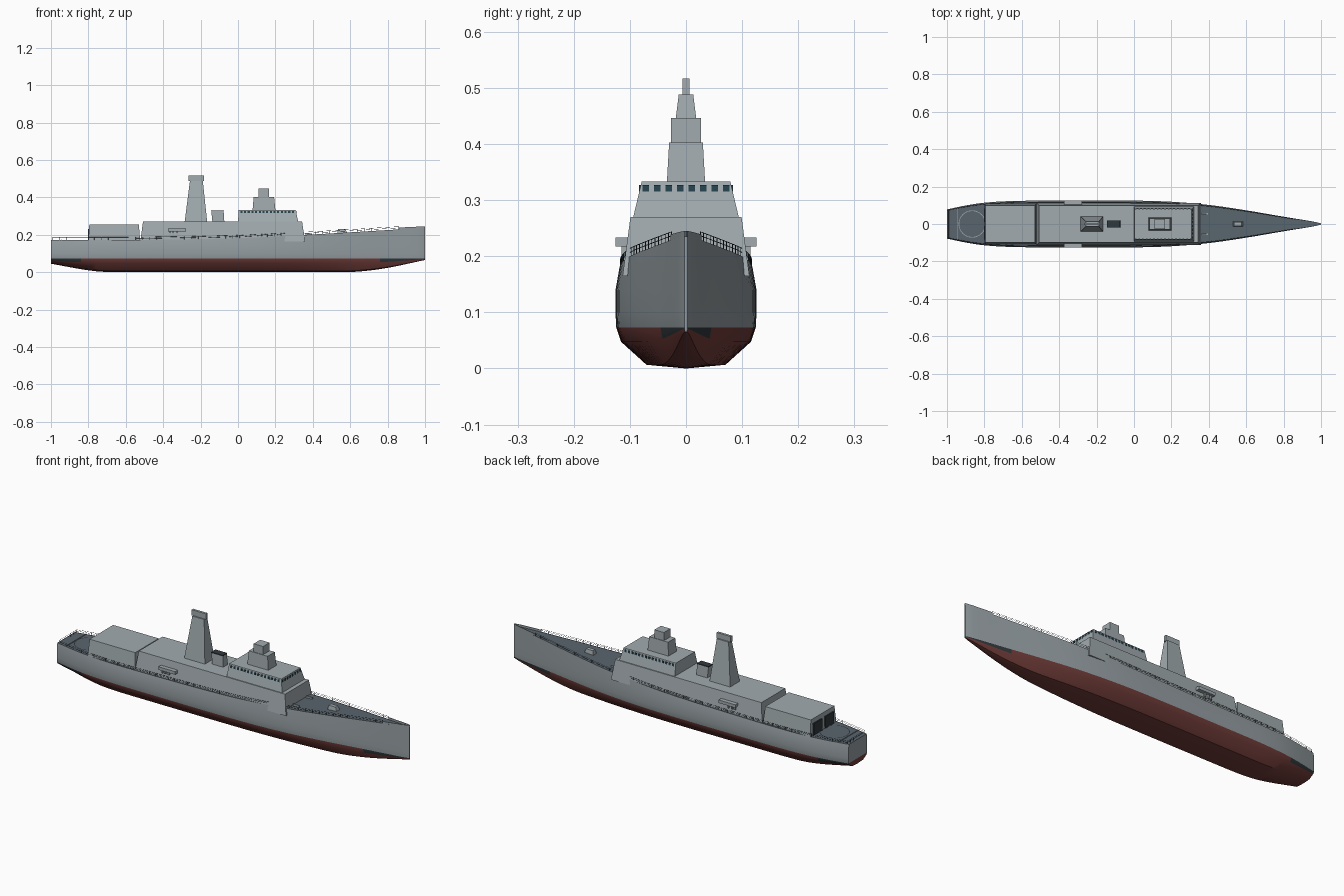
import bpy, math

if "Cube" in bpy.data.objects:
    bpy.data.objects.remove(bpy.data.objects["Cube"])

def mat(name, r, g, b):
    m = bpy.data.materials.new(name)
    m.diffuse_color = (r, g, b, 1)
    m.use_nodes = True
    m.node_tree.nodes["Principled BSDF"].inputs["Base Color"].default_value = m.diffuse_color
    return m

GREY = mat("hull_grey", .30, .34, .36)
RED = mat("antifouling_red", .16, .045, .04)
DARK = mat("boot_dark", .03, .04, .045)
DECK = mat("deck_slate", .10, .13, .155)
HOUSE = mat("house_grey", .36, .41, .43)
GLASS = mat("window_glass", .02, .06, .08)
LINE = mat("pad_marking", .32, .37, .39)

def mesh(name, verts, faces, mats, smooth=None):
    me = bpy.data.meshes.new(name)
    me.from_pydata(verts, [], faces)
    for m in mats:
        me.materials.append(m)
    if smooth:
        me.shade_smooth()
        me.set_sharp_from_angle(angle=math.radians(smooth))
    ob = bpy.data.objects.new(name, me)
    bpy.context.collection.objects.link(ob)
    return ob

BOX = [(3, 2, 1, 0), (4, 5, 6, 7), (0, 1, 5, 4), (1, 2, 6, 5), (2, 3, 7, 6), (3, 0, 4, 7)]

def taper(name, low, high, m=HOUSE, cy=0):
    """Box with base and top each given as (x0, x1, half_y, z)."""
    v = []
    for x0, x1, h, z in (low, high):
        v += [(x0, cy - h, z), (x1, cy - h, z), (x1, cy + h, z), (x0, cy + h, z)]
    return mesh(name, v, BOX, [m])

def box(name, x0, x1, y0, y1, z0, z1, m=HOUSE):
    h, cy = (y1 - y0) / 2, (y0 + y1) / 2
    return taper(name, (x0, x1, h, z0), (x0, x1, h, z1), m, cy)

def interp(keys, x):
    """Smooth (Hermite) interpolation through key points."""
    n = len(keys)
    i = max(0, min(n - 2, sum(k[0] <= x for k in keys) - 1))
    def slope(j):
        a, b = keys[max(j - 1, 0)], keys[min(j + 1, n - 1)]
        return (b[1] - a[1]) / (b[0] - a[0])
    (xa, ya), (xb, yb) = keys[i], keys[i + 1]
    d = xb - xa
    t = (x - xa) / d
    return ((2*t**3 - 3*t*t + 1) * ya + (t**3 - 2*t*t + t) * d * slope(i)
            + (3*t*t - 2*t**3) * yb + (t**3 - t*t) * d * slope(i + 1))

WIDTH = [(-1, .078), (-.9, .099), (-.8, .114), (-.65, .123), (-.4, .125), (0, .125),
         (.2, .119), (.4, .102), (.6, .073), (.8, .039), (.97, .011), (1, .003)]
SHEER = [(-1, .172), (-.5, .173), (0, .182), (.35, .199), (.6, .213), (.85, .228), (1, .235)]
KEEL = [(-1, .045), (-.77, .006), (-.6, 0), (0, 0), (.58, 0), (.77, .018), (1, .065)]
WL = .073
width = lambda x: interp(WIDTH, x)
sheer = lambda x: interp(SHEER, x)
edge = lambda x: width(x) * .945          # half width at the deck edge

# Hull: cross-sections swept along the length
xs = [-1 + .04 * i for i in range(50)] + [.98, 1]
xs = sorted(set(round(x, 3) for x in xs))
verts, faces, rows = [], [], []
for x in xs:
    w, k, s = width(x), max(0, interp(KEEL, x)), sheer(x)
    half = [(0, k), (.56*w, k + .09*(WL-k)), (.92*w, k + .65*(WL-k)), (.99*w, WL),
            (w, .10), (w, .14), (.945*w, s)]
    verts += [(x, -y, z) for y, z in reversed(half)] + [(x, y, z) for y, z in half[1:]]
N = 13
for i in range(len(xs) - 1):
    xm = (xs[i] + xs[i + 1]) / 2
    for j in range(N - 1):
        a = i * N + j
        faces.append((a, a + 1, a + N + 1, a + N))
        r = j if j < 6 else 11 - j
        rows.append(0 if r < 3 else 2 if r == 3 and (xm > .77 or xm < -.85) else 1)
last = (len(xs) - 1) * N
faces += [(3, 4, 5, 6, 7, 8, 9), (0, 1, 2, 3, 9, 10, 11, 12)]
faces = [f[::-1] for f in faces]
faces += [tuple(range(last, last + N))[::-1]]
rows += [1, 0, 0]
hull = mesh("hull", verts, faces, [GREY, RED, DARK], 35)
for p, r in zip(hull.data.polygons, rows):
    p.material_index = r

# Main deck
dv = [(x, s * edge(x), sheer(x) - .001) for x in xs for s in (-1, 1)]
mesh("deck", dv, [(2*i, 2*i+2, 2*i+3, 2*i+1) for i in range(len(xs) - 1)], [DECK])

# Bow bulwark and railings on both sides
def rails(name, paths, r):
    cu = bpy.data.curves.new(name, 'CURVE')
    cu.dimensions = '3D'
    cu.bevel_depth, cu.bevel_resolution = r, 0
    for path in paths:
        sp = cu.splines.new('POLY')
        sp.points.add(len(path) - 1)
        for p, c in zip(sp.points, path):
            p.co = (*c, 1)
    cu.materials.append(DARK)
    bpy.context.collection.objects.link(bpy.data.objects.new(name, cu))

for side, s in (("port", 1), ("starboard", -1)):
    bx = [.86 + .02 * i for i in range(8)]
    bv = []
    for x in bx:
        for dy, z in ((0, 0), (0, .01), (-.0025, .01), (-.0025, -.002)):
            bv.append((x, s * max(edge(x) + dy, 0), sheer(x) + z))
    bf = [(4*i + j, 4*i + 4 + j, 4*i + 4 + (j+1) % 4, 4*i + (j+1) % 4)
          for i in range(7) for j in range(4)]
    mesh(f"bow_bulwark_{side}", bv, bf, [GREY])
    rx = [-.99 + .037 * i for i in range(51)]
    at = lambda x, h: (x, s * (edge(x) - .002), sheer(x) + h)
    rails(f"railing_{side}", [[at(x, h) for x in rx] for h in (.008, .015)]
          + [[at(x, -.001), at(x, .015)] for x in rx], .0007)
q = edge(-.99) - .002
rails("stern_railing", [[(-.99, -q, .172 + h), (-.99, q, .172 + h)] for h in (.008, .015)]
      + [[(-.99, q * t / 3, .171), (-.99, q * t / 3, .187)] for t in range(-3, 4)], .0007)

# Hangar with two doors
taper("hangar", (-.80, -.523, .108, .165), (-.795, -.53, .098, .255))
for s in (-1, 1):
    box("hangar_door", -.803, -.79, s*.048 - .036, s*.048 + .036, .17, .232, DARK)

# Main deckhouse and bridge
taper("deckhouse", (-.522, .358, .113, .165), (-.508, .343, .099, .27))
taper("bridge", (0, .322, .094, .27), (.004, .308, .079, .333))
for i in range(8):
    y = (i - 3.5) * .0205
    box("bridge_front_window", .300, .3125, y - .0055, y + .0055, .315, .327, GLASS)
for i in range(15):
    x = .018 + i * .0197
    for s in (-1, 1):
        box("bridge_side_window", x - .0055, x + .0055, s*.0795 - .004, s*.0795 + .004, .315, .327, GLASS)

# Forward mast
taper("foremast_base", (.078, .2, .034, .333), (.084, .193, .030, .403))
box("foremast_head", .11, .165, -.027, .027, .403, .446)

# Main mast tower and cap
taper("mast_tower", (-.285, -.165, .040, .27), (-.257, -.188, .013, .488))
box("mast_cap", -.265, -.183, -.0065, .0065, .487, .517)

# Funnel with dark top
taper("funnel", (-.137, -.073, .019, .27), (-.143, -.077, .017, .327))
taper("funnel_cap", (-.144, -.076, .0175, .326), (-.144, -.076, .0175, .331), DARK)

# Side boats on davits
for s in (-1, 1):
    box("boat", -.375, -.278, s*.1145 - .0115, s*.1145 + .0115, .217, .233)
    for x in (-.362, -.345, -.325):
        box("davit", x - .004, x + .004, s*.109 - .006, s*.109 + .006, .198, .218)

# Foredeck gun and bollards
taper("foredeck_gun", (.53, .585, .014, .205), (.535, .575, .010, .230))
for s in (-1, 1):
    box("bollard", .36, .395, s*.055 - .004, s*.055 + .004, .195, .208)

# Landing pad: ring marking and border lines
ring = []
for i in range(48):
    a = 2 * math.pi * i / 48
    ring += [(-.865 + r * math.cos(a), r * math.sin(a), .1745) for r in (.069, .073)]
mesh("pad_ring", ring, [(2*i, 2*i+1, (2*i+3) % 96, (2*i+2) % 96) for i in range(48)], [LINE])
box("pad_line", -.945, -.942, -.085, .085, .171, .1745, LINE)
